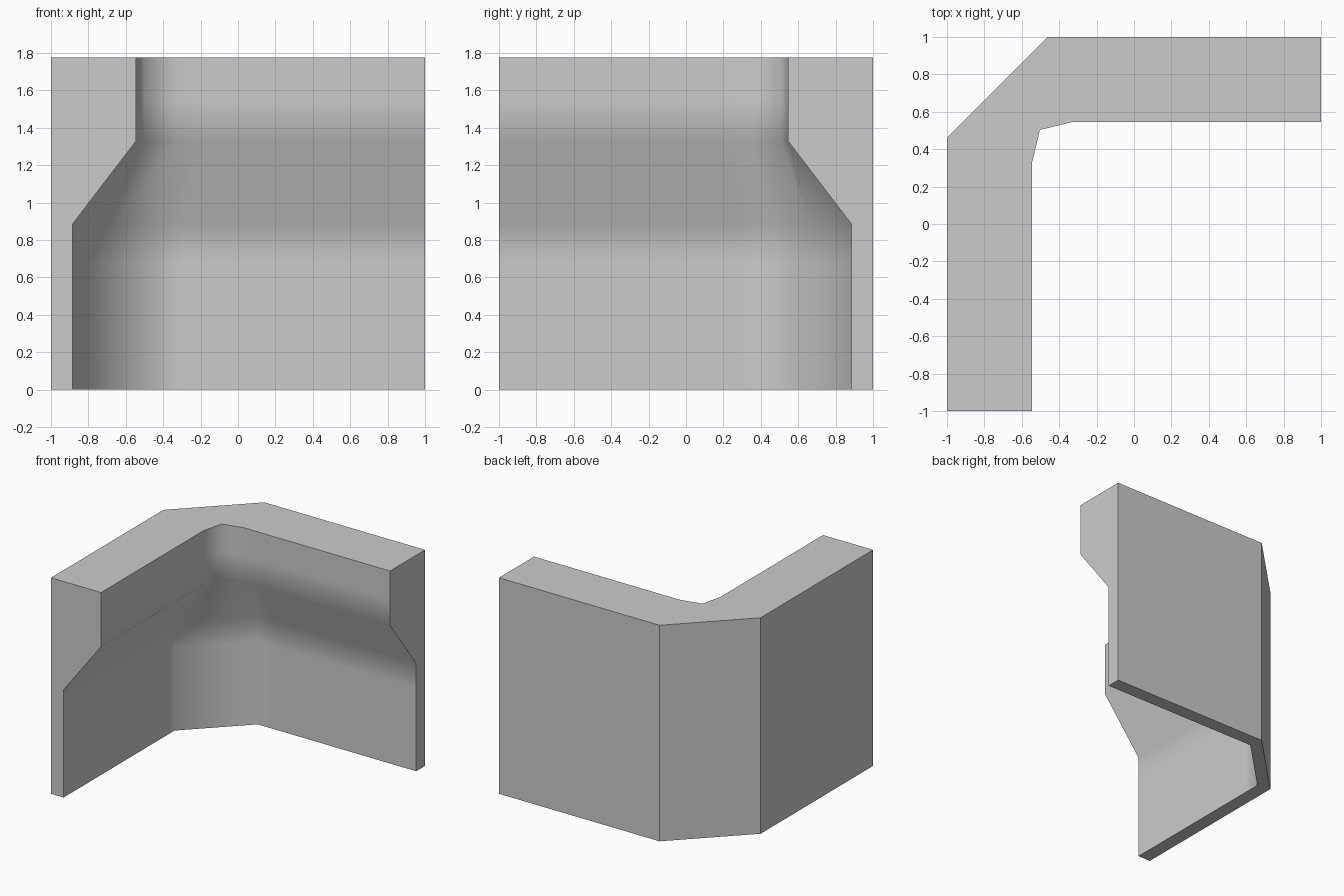
import bpy, bmesh

if "Cube" in bpy.data.objects:
    bpy.data.objects.remove(bpy.data.objects["Cube"])

H = 1.775

# Half of the inner plan: wall end -> support -> bend -> corner midpoint (mirrored across y = -x)
LOWER = [(-0.885, -1), (-0.885, 0.30), (-0.885, 0.44), (-0.6625, 0.6625)]
UPPER = [(-0.545, -1), (-0.545, 0.18), (-0.545, 0.33), (-0.503, 0.503)]
OUTER = [(-1, -1), (-1, 0.46)]


def mirrored(half, shared_mid):
    other = [(-y, -x) for x, y in reversed(half)]
    return half + (other[1:] if shared_mid else other)


bm = bmesh.new()

# Inner face: rows from floor to top, thin below and thick above
rows = []
for z, half in [(0, LOWER), (0.68, LOWER), (0.885, LOWER),
                (1.33, UPPER), (1.55, UPPER), (H, UPPER)]:
    rows.append([bm.verts.new((x, y, z)) for x, y in mirrored(half, True)])
inner = []
for lo, hi in zip(rows, rows[1:]):
    for i in range(len(lo) - 1):
        inner.append(bm.faces.new((lo[i], lo[i + 1], hi[i + 1], hi[i])))

# Outer face with a flat chamfered corner
ob, ot = [[bm.verts.new((x, y, z)) for x, y in mirrored(OUTER, False)] for z in (0, H)]
for i in range(3):
    bm.faces.new((ob[i], ot[i], ot[i + 1], ob[i + 1]))

# Floor, top and the two wall ends
bm.faces.new(rows[0] + ob[::-1])
bm.faces.new(rows[-1] + ot[::-1])
for k in (0, -1):
    bm.faces.new([r[k] for r in rows] + [ot[k], ob[k]])

bmesh.ops.recalc_face_normals(bm, faces=bm.faces[:])

# Smooth inner face, crisp everywhere else
for f in inner:
    f.smooth = True
for e in bm.edges:
    e.smooth = all(f.smooth for f in e.link_faces)

mesh = bpy.data.meshes.new("corner_wall")
bm.to_mesh(mesh)
bm.free()
bpy.context.collection.objects.link(bpy.data.objects.new("corner_wall", mesh))
